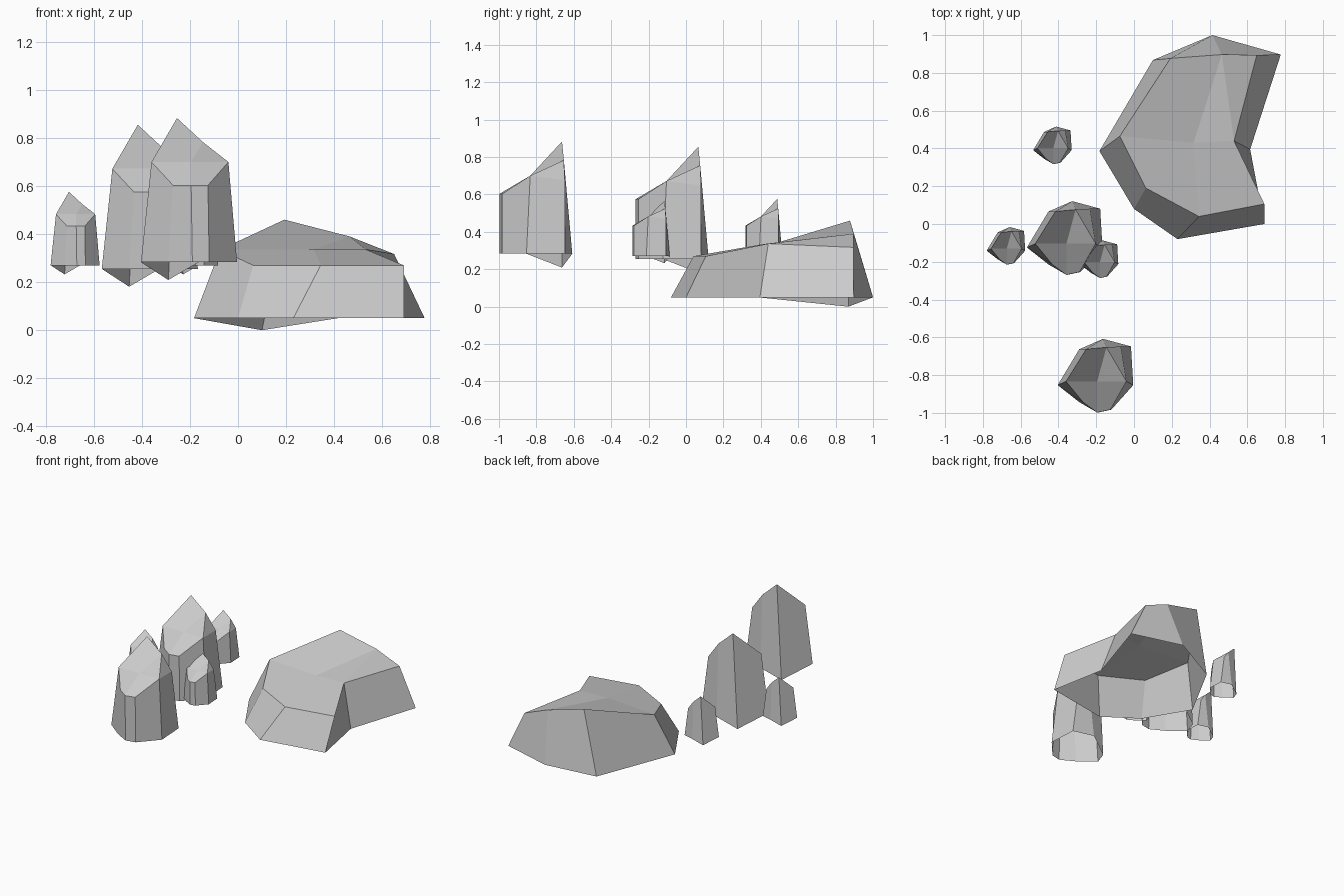
import bpy
import bmesh

if "Cube" in bpy.data.objects:
    bpy.data.objects.remove(bpy.data.objects["Cube"])


def faceted_stone(name, base, rim, crown, offset=(0, 0, 0), scale=1.0):
    """Open-bottomed stone shell: eight-point base ring, eight-point rim, one crown point."""
    bm = bmesh.new()
    v = [bm.verts.new(p) for p in base + rim + [crown]]
    b, t, c = v[:8], v[8:16], v[16]
    # side walls
    for i in range(8):
        j = (i + 1) % 8
        bm.faces.new((b[i], b[j], t[j], t[i]))
    # top facets around the crown
    for f in ((t[0], t[1], t[2], c), (c, t[2], t[3], t[4]),
              (c, t[4], t[6]), (t[4], t[5], t[6]), (t[0], c, t[6], t[7])):
        bm.faces.new(f)
    mesh = bpy.data.meshes.new(name)
    bm.to_mesh(mesh)
    bm.free()
    ob = bpy.data.objects.new(name, mesh)
    ob.location = offset
    ob.scale = (scale,) * 3
    bpy.context.collection.objects.link(ob)
    return ob


# Wide flat boulder
faceted_stone(
    "flat_boulder",
    [(-.183, .386, .05), (0, .08, .05), (.23, -.08, .05), (.69, 0, .05),
     (.615, .395, .05), (.777, .897, .05), (.415, 1.0, .05), (.10, .868, 0)],
    [(-.075, .465, .335), (.063, .19, .27), (.344, .04, .27), (.69, .106, .27),
     (.53, .44, .337), (.65, .895, .317), (.465, .897, .39), (.193, .877, .46)],
    (.315, .43, .337))

# Tall stones, measured from their left front base corner
stone_base = [(0, .145, 0), (.114, .055, 0), (.214, 0, 0), (.284, .015, 0),
              (.40, .145, 0), (.388, .35, 0), (.24, .39, 0), (.114, .335, -.074)]
stone_rim = [(.044, .165, .417), (.134, .055, .32), (.209, 0, .32), (.279, .015, .32),
             (.364, .165, .417), (.334, .35, .392), (.258, .345, .50), (.15, .335, .60)]
stone_crown = (.209, .165, .417)

placements = [
    ("tall_stone_front", (-.404, -.998, .283), 1.0),
    ("tall_stone_middle", (-.567, -.269, .255), 1.0),
    ("small_stone_left", (-.78, -.215, .27), .51),
    ("small_stone_right", (-.287, -.286, .27), .51),
    ("small_stone_back", (-.534, .317, .27), .51),
]
for name, offset, scale in placements:
    faceted_stone(name, stone_base, stone_rim, stone_crown, offset, scale)
